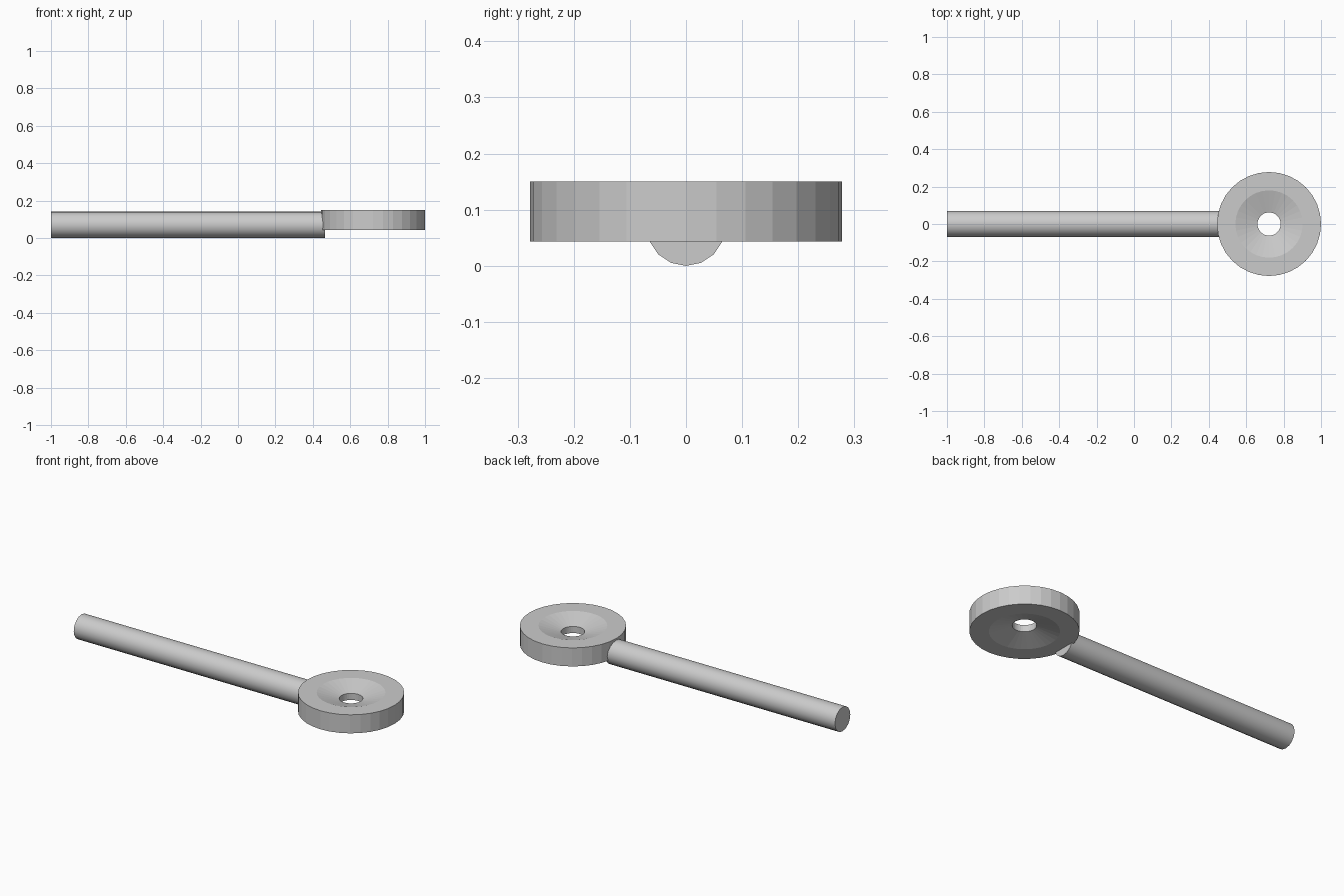
import bpy, bmesh, math
from mathutils import Matrix, Vector

cube = bpy.data.objects.get("Cube")
if cube:
    bpy.data.objects.remove(cube)

grey = bpy.data.materials.new("light_grey")
grey.use_nodes = True
colour = (0.6, 0.6, 0.6, 1)
grey.diffuse_color = colour
grey.node_tree.nodes["Principled BSDF"].inputs["Base Color"].default_value = colour


def add_object(name, bm):
    bmesh.ops.recalc_face_normals(bm, faces=bm.faces)
    mesh = bpy.data.meshes.new(name)
    bm.to_mesh(mesh)
    bm.free()
    mesh.materials.append(grey)
    obj = bpy.data.objects.new(name, mesh)
    bpy.context.collection.objects.link(obj)
    return obj


# Round rod lying along x
ROD_RADIUS, ROD_START, ROD_END = 0.07, -1.0, 0.465
bm = bmesh.new()
bmesh.ops.create_cone(bm, cap_ends=True, segments=16, radius1=ROD_RADIUS,
                      radius2=ROD_RADIUS, depth=ROD_END - ROD_START)
bm.transform(Matrix.Translation(((ROD_START + ROD_END) / 2, 0, ROD_RADIUS))
             @ Matrix.Rotation(math.pi / 2, 4, 'Y'))
handle = add_object("handle_rod", bm)

# Disc with a conical dish on both faces and a through hole
SIDES = 32
HUB = Vector((0.722, 0, 0.0965))
half = [(0.278, 0.0535), (0.18, 0.0535), (0.062, 0.019)]
profile = half + [(r, -z) for r, z in reversed(half)]
bm = bmesh.new()
rings = []
for r, z in profile:
    ring = []
    for i in range(SIDES):
        a = math.tau * i / SIDES
        ring.append(bm.verts.new(HUB + Vector((r * math.cos(a), r * math.sin(a), z))))
    rings.append(ring)
for k, ring in enumerate(rings):
    following = rings[(k + 1) % len(rings)]
    for i in range(SIDES):
        j = (i + 1) % SIDES
        bm.faces.new((ring[i], ring[j], following[j], following[i]))
disc = add_object("dished_disc", bm)

# Rounded shading along the rod, crisp end caps
bpy.ops.object.select_all(action='DESELECT')
handle.select_set(True)
bpy.context.view_layer.objects.active = handle
bpy.ops.object.shade_smooth_by_angle(angle=math.radians(40))
